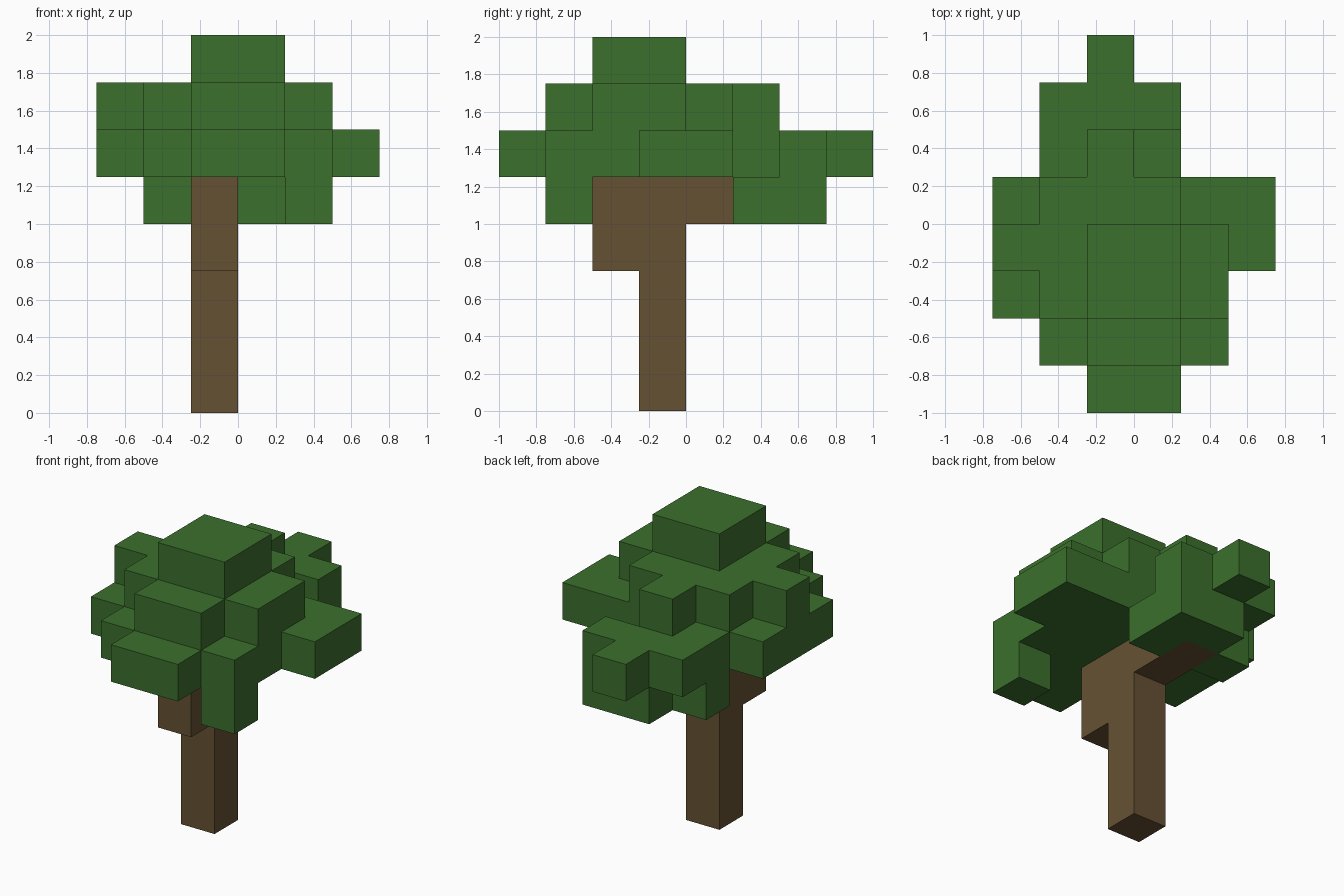
import bpy
import bmesh
from mathutils import Vector

if "Cube" in bpy.data.objects:
    bpy.data.objects.remove(bpy.data.objects["Cube"])

S = 0.25  # block size


def material(name, rgb):
    m = bpy.data.materials.new(name)
    m.diffuse_color = (*rgb, 1.0)
    m.use_nodes = True
    m.node_tree.nodes["Principled BSDF"].inputs["Base Color"].default_value = m.diffuse_color
    return m


def block_object(name, layers, mat):
    """Fuse unit blocks into one shell; layers maps level -> rows (y, first x, last x)."""
    cells = {(x, y, z) for z, rows in layers.items()
             for y, x0, x1 in rows for x in range(x0, x1 + 1)}
    bm = bmesh.new()
    for c in sorted(cells):
        for axis in range(3):
            for side in (0, 1):
                neighbour = list(c)
                neighbour[axis] += 2 * side - 1
                if tuple(neighbour) in cells:
                    continue  # no faces between touching blocks
                u, v = (axis + 1) % 3, (axis + 2) % 3
                corners = []
                for a, b in ((0, 0), (1, 0), (1, 1), (0, 1)):
                    p = Vector(c)
                    p[axis] += side
                    p[u] += a
                    p[v] += b
                    corners.append(bm.verts.new(p * S))
                bm.faces.new(corners if side else corners[::-1])
    bmesh.ops.remove_doubles(bm, verts=bm.verts, dist=0.001)
    mesh = bpy.data.meshes.new(name)
    bm.to_mesh(mesh)
    bm.free()
    mesh.materials.append(mat)
    obj = bpy.data.objects.new(name, mesh)
    bpy.context.collection.objects.link(obj)
    return obj


leaf_green = material("leaf_green", (0.045, 0.162, 0.026))
bark_brown = material("bark_brown", (0.130, 0.083, 0.033))

# Trunk: straight post, a front knee and a beam under the leaves
trunk = {z: [(-1, -1, -1)] for z in range(5)}
trunk[3].append((-2, -1, -1))
trunk[4] = [(y, -1, -1) for y in range(-2, 2)]
block_object("trunk", trunk, bark_brown)

# Leaves: hanging clumps, wide skirt, upper tier and cap
leaves = {
    4: [(-3, 1, 1), (1, -2, -2), (1, 0, 0), (2, -1, 0)],
    5: [(-4, -1, 0), (-3, -2, 1), (-2, -3, 1), (-1, -3, 2),
        (0, -3, 2), (1, -2, -1), (2, -2, 0), (3, -1, -1)],
    6: [(-3, -1, 0), (-2, -2, 1), (-1, -3, 1), (0, -2, 0), (1, -1, -1)],
    7: [(-2, -1, 0), (-1, -1, 0)],
}
block_object("leaf_canopy", leaves, leaf_green)
